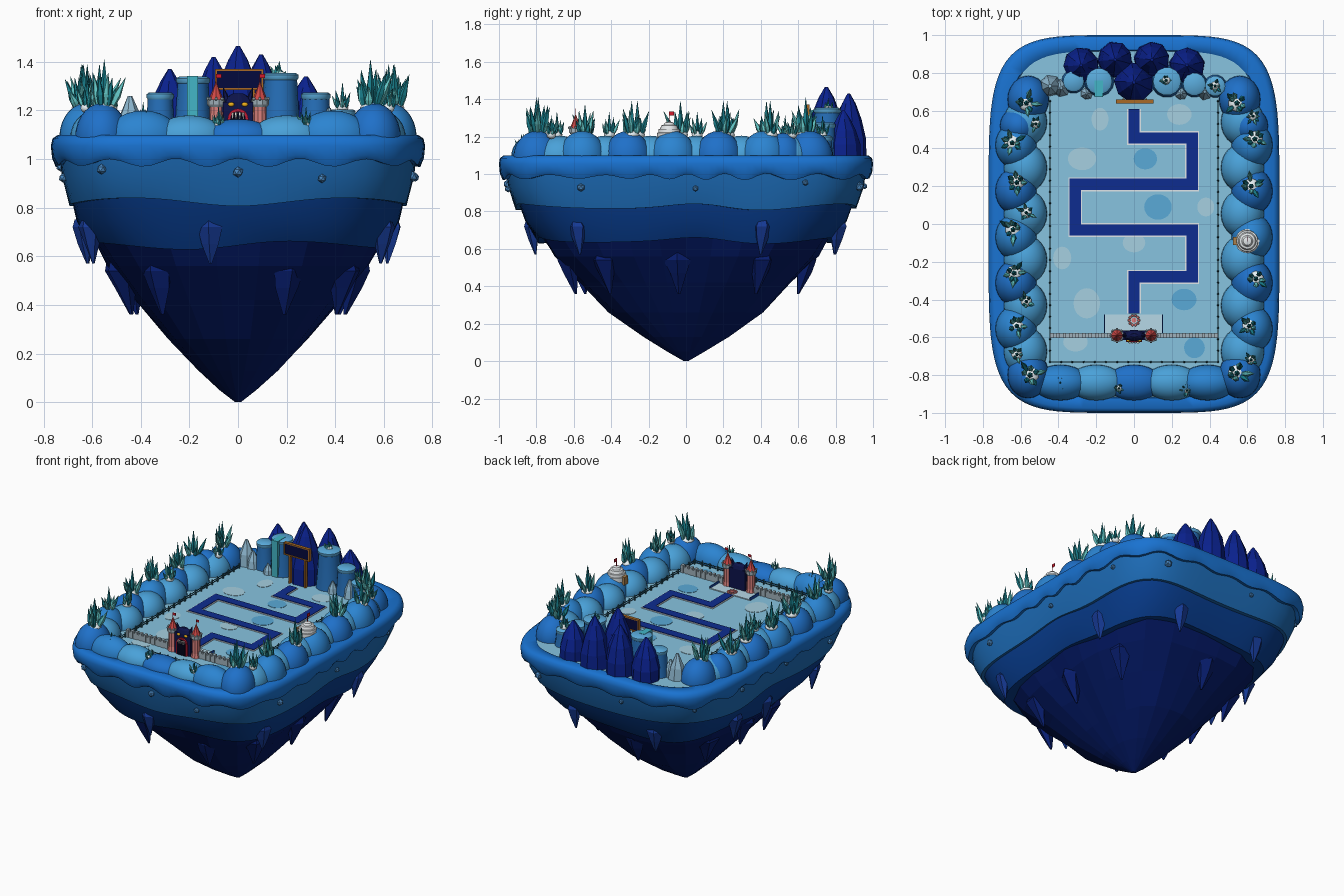
import bpy, bmesh, math, random
from math import sin, cos, pi, radians
from mathutils import Matrix, Vector

if "Cube" in bpy.data.objects:
    bpy.data.objects.remove(bpy.data.objects["Cube"])
random.seed(4)
FLOOR = 1.09
MATS = {}

def material(hexcol):
    if hexcol not in MATS:
        m = bpy.data.materials.new("col_" + hexcol)
        lin = [(int(hexcol[i:i + 2], 16) / 255) ** 2.2 for i in (0, 2, 4)]
        m.diffuse_color = (*lin, 1)
        m.use_nodes = True
        m.node_tree.nodes["Principled BSDF"].inputs["Base Color"].default_value = m.diffuse_color
        MATS[hexcol] = m
    return MATS[hexcol]

def place(x, y, z, tilt=0, turn=0):
    return Matrix.Translation((x, y, z)) @ Matrix.Rotation(turn, 4, 'Z') @ Matrix.Rotation(tilt, 4, 'Y')

def edge(t, a, b, n):
    r = (abs(cos(t) / a) ** n + abs(sin(t) / b) ** n) ** (-1 / n)
    return r * cos(t), r * sin(t)

class Part:
    """Collects pieces of one colour into one named object."""
    def __init__(self, name, col, smooth=0):
        self.name, self.col, self.smooth, self.bm = name, col, smooth, bmesh.new()

    def skin(self, rings, cap=True):
        rows = [[self.bm.verts.new(p) for p in ring] for ring in rings]
        for r0, r1 in zip(rows, rows[1:]):
            for i in range(len(r0)):
                j = (i + 1) % len(r0)
                self.bm.faces.new((r0[i], r0[j], r1[j], r1[i]))
        if cap:
            self.bm.faces.new(rows[0])
            self.bm.faces.new(rows[-1])

    def loft(self, rings, segs, wave=0, jit=0, cap=True):
        """rings: half width, half length, height, exponent, wave amplitude"""
        out = []
        for a, b, z, n, amp in rings:
            ring = []
            for i in range(segs):
                t = 2 * pi * i / segs
                x, y = edge(t, a, b, n)
                k = 1 + random.uniform(-jit, jit)
                ring.append((x * k, y * k, z + amp * (cos(wave * t) + .3 * sin((wave + 3) * t))))
            out.append(ring)
        self.skin(out, cap)

    def lathe(self, mat, profile, segs, sx=1, sy=1, jit=0, lean=0):
        self.skin([[mat @ Vector((sx * r * cos(2 * pi * i / segs) * (1 + random.uniform(-jit, jit)) + lean * z,
                                  sy * r * sin(2 * pi * i / segs) * (1 + random.uniform(-jit, jit)), z))
                    for i in range(segs)] for r, z in profile])

    def box(self, x0, x1, y0, y1, z0, z1):
        m = Matrix.Translation(((x0 + x1) / 2, (y0 + y1) / 2, (z0 + z1) / 2)) @ Matrix.Diagonal((x1 - x0, y1 - y0, z1 - z0, 1))
        bmesh.ops.create_cube(self.bm, size=1, matrix=m)

    def ball(self, x, y, z, rx, ry, rz, u=24, v=14):
        bmesh.ops.create_uvsphere(self.bm, u_segments=u, v_segments=v, radius=1,
                                  matrix=Matrix.Translation((x, y, z)) @ Matrix.Diagonal((rx, ry, rz, 1)))

    def done(self):
        bmesh.ops.recalc_face_normals(self.bm, faces=self.bm.faces)
        me = bpy.data.meshes.new(self.name)
        self.bm.to_mesh(me)
        ob = bpy.data.objects.new(self.name, me)
        bpy.context.collection.objects.link(ob)
        me.materials.append(material(self.col))
        if self.smooth:
            bpy.ops.object.select_all(action='DESELECT')
            ob.select_set(True)
            bpy.context.view_layer.objects.active = ob
            bpy.ops.object.shade_smooth_by_angle(angle=radians(self.smooth))

# island layers: rim, two wavy bands, faceted rock, floor
p = Part("rim", "1f72d0", 50)
p.loft([(.67, .90, 1.07, 5, 0), (.685, .92, 1.097, 5, 0), (.74, .975, 1.1, 5, 0), (.763, .995, 1.085, 5, 0), (.77, 1, 1.055, 5, 0),
        (.765, .995, 1.01, 5, .006), (.75, .98, .985, 5, .014), (.72, .95, .99, 5, .014)], 160, 24, cap=False); p.done()
p = Part("upper_band", "226bb5", 50)
p.loft([(.735, .965, 1.03, 5, 0), (.725, .95, .93, 5, 0), (.695, .91, .825, 4.8, .014), (.66, .87, .825, 4.8, .014)], 120, 6); p.done()
p = Part("lower_band", "103f8e", 50)
p.loft([(.69, .90, .86, 4.8, 0), (.665, .86, .75, 4.4, 0), (.61, .79, .645, 4, .014), (.56, .73, .65, 4, .014)], 120, 5); p.done()
p = Part("rock_underside", "0b1f66")
p.loft([(.595, .77, .68, 4, 0), (.53, .70, .56, 3.4, 0), (.42, .565, .42, 3, 0), (.285, .41, .26, 2.6, 0),
        (.165, .23, .13, 2.3, 0), (.075, .10, .05, 2, 0), (.012, .012, 0, 2, 0)], 26, jit=.02); p.done()
p = Part("ice_floor", "86c2df")
p.loft([(.69, .925, 1.04, 5, 0), (.69, .925, FLOOR, 5, 0)], 120); p.done()

# hanging shards and small stones on the flanks
p = Part("hanging_shards", "1c3c94")
wedge = [(.006, -.17), (.035, -.09), (.055, -.02), (.035, .012)]
for d in (-98, -44, 33, 70, 112, 150, -138, 178):
    t = radians(d)
    x, y = edge(t, .64, .825, 4.2)
    p.lathe(place(x, y, .74, 0, t), wedge, 5, sx=.8, jit=.12, lean=.12)
p.done()
p = Part("lower_shards", "10236f")
for d in (-120, -72, -45, -5, 42, 95, 138, -152, 176):
    t = radians(d)
    x, y = edge(t, .49, .65, 3.2)
    p.lathe(place(x, y, .56, 0, t), [(.008, -.2), (.05, -.09), (.075, -.02), (.04, .04)], 5, sx=.8, jit=.15, lean=.25)
p.done()
p = Part("flank_stones", "4a86c0")
for d in (-122, -90, -70, -38, 4, 42, 62, 100, 128, 150, 185, 218):
    x, y = edge(radians(d), .73, .955, 5)
    bmesh.ops.create_icosphere(p.bm, subdivisions=1, radius=random.uniform(.015, .027),
                               matrix=place(x, y, random.uniform(.91, .97)))
p.done()

# snowy hills around three sides
hills = [Part("outer_hills", "2470c8", 60), Part("mid_hills", "2f83d0", 60), Part("inner_hills", "4ba0d8", 60)]
for s in (-1, 1):
    for k in range(7):
        y = .66 - .243 * k
        x = .56 if k in (0, 6) else .625
        hills[k % 2].ball(s * x, y, FLOOR, .11, .125, .14)
        if k < 6:
            hills[2].ball(s * .575, y - .12, FLOOR, .115, .13, .115)
    hills[0].ball(s * .61, .52, FLOOR, .1, .1, .13)
for i, x in enumerate((-.39, -.2, 0, .2, .39)):
    hills[(1, 2, 0, 2, 1)[i]].ball(x, -.84, FLOOR, .15, .095, (.11, .09, .075, .09, .11)[i])
for h in hills: h.done()

# crystal clusters with snow pads
teal, deep, snow = Part("crystals_light", "62c4c4"), Part("crystals_deep", "1f7f8c"), Part("snow_pads", "e6f1f5", 60)
spots = [(-.57, .64, 1), (-.645, .43, 1), (-.52, .53, .6), (-.62, .22, 1), (-.57, .06, .7), (-.64, -.03, 1), (-.635, -.26, 1),
         (-.57, -.41, .7), (-.62, -.54, .9), (-.62, -.69, .7), (-.55, -.8, 1.1), (.545, .64, 1.1), (.63, .57, .6), (.64, .45, 1),
         (.62, .2, 1), (.645, -.29, 1), (.61, -.54, .9), (.62, -.72, .6), (.545, -.79, 1.1), (-.39, -.84, .55), (-.08, -.87, .45),
         (.28, -.88, .45), (.43, .73, .6), (.17, .76, .6)]
for x, y, s in spots:
    z = 1.345 if (x, y) == (.17, .76) else 1.21 if abs(x) > .42 else 1.14
    snow.ball(x, y, z, .042 * s, .042 * s, .022, 10, 6)
    for k in range(9):
        turn = k * 2.4 + random.random()
        tilt = 0 if k == 0 else random.uniform(.1, .5)
        h = s * (.19 if k == 0 else random.uniform(.08, .16))
        if z > 1.3: h *= .6
        part = teal if k % 2 else deep
        off = .022 * s * (k > 0)
        part.lathe(place(x + off * cos(turn), y + off * sin(turn), z - .01, tilt, turn),
                   [(.007 * s, 0), (.015 * s, h * .45), (.0006, h)], 5)
for q in (teal, deep, snow): q.done()

# back mountains, mesas and pale rocks
p = Part("dark_peaks", "12268c")
for x, y, r, top in ((0, .75, .105, 1.465), (-.1, .87, .095, 1.42), (.095, .87, .095, 1.43), (-.28, .84, .095, 1.37), (.28, .84, .095, 1.34)):
    h = top - FLOOR
    p.lathe(place(x, y, FLOOR - .02, 0, random.random()), [(r, 0), (r * .97, h * .35), (r * .75, h * .65), (r * .4, h * .9), (r * .08, h + .02)], 9, jit=.05)
p.done()
p, q = Part("mesas", "2a6fb8", 40), Part("mesa_caps", "5aa9da", 40)
for x, y, r, top in ((-.185, .755, .075, 1.335), (.175, .755, .08, 1.35), (-.32, .755, .06, 1.27), (.32, .74, .065, 1.27), (.43, .73, .058, 1.2)):
    h = top - FLOOR
    p.lathe(place(x, y, FLOOR - .01), [(r * 1.08, 0), (r * .95, h * .4), (r * .85, h - .01)], 14)
    q.lathe(place(x, y, top - .025), [(r * .85, 0), (r * .93, .008), (r * .93, .022), (r * .75, .03)], 14)
p.done(); q.done()
p = Part("pale_rocks", "8fb9d2")
for x, y, r, h in ((-.445, .73, .062, .18), (.375, .70, .045, .13), (-.385, .72, .05, .12), (.25, .69, .035, .09), (-.25, .69, .035, .08)):
    p.lathe(place(x, y, FLOOR - .01), [(r, 0), (r * .75, h * .5), (r * .15, h)], 7, jit=.08)
p.done()
p = Part("waterfall", "45b5c6")
p.box(-.21, -.165, .672, .70, FLOOR, 1.325); p.box(-.21, -.165, .672, .76, 1.325, 1.342); p.done()

# hanging sign on the main peak
p = Part("sign_board", "0c1240"); p.box(-.088, .098, .642, .656, 1.29, 1.365); p.done()
p = Part("sign_frame", "a8692a")
for z in (1.285, 1.363): p.box(-.094, .104, .638, .66, z, z + .008)
for x in (-.094, .096): p.box(x, x + .008, .638, .66, 1.285, 1.371)
p.box(-.06, -.05, .645, .665, FLOOR, 1.29); p.box(.06, .07, .645, .665, FLOOR, 1.29); p.done()

# winding path with pale border, floor spots
pts = [(0, .61), (0, .455), (.308, .455), (.308, .21), (-.311, .21), (-.311, -.032), (.308, -.032), (.308, -.28), (0, -.28), (0, -.475)]
for name, col, w, top in (("path_border", "dfe6ea", .037, .004), ("path", "15308f", .03, .008)):
    p = Part(name, col)
    for i, ((x0, y0), (x1, y1)) in enumerate(zip(pts, pts[1:])):
        vert = x0 == x1
        e0, e1 = (0 if i == 0 else w), (0 if i == len(pts) - 2 else w)
        if vert: p.box(x0 - w, x0 + w, y1 - e1, y0 + e0, FLOOR - .01, FLOOR + top)
        else: p.box(min(x0, x1) - w, max(x0, x1) + w, y0 - w, y0 + w, FLOOR - .01, FLOOR + top)
    p.done()
pale = [(-.18, .555, .045, .06), (.24, .58, .065, .055), (-.275, .345, .075, .06), (.38, .09, .045, .05), (-.38, -.18, .048, .06),
        (-.25, -.42, .07, .08), (-.31, -.625, .065, .05), (0, -.1, .06, .05)]
blue = [(.06, .345, .062, .056), (.127, .09, .073, .067), (.265, -.4, .066, .057), (.32, -.655, .055, .055)]
for name, col, lst in (("frost_patches", "a5cfe0", pale), ("ice_patches", "5aa8d6", blue)):
    p = Part(name, col)
    for x, y, rx, ry in lst: p.lathe(place(x, y, FLOOR - .005), [(1, 0), (1, .007)], 24, rx, ry)
    p.done()

# perimeter fence
p = Part("fence", "2b5866")
for i in range(24):
    for s in (-1, 1): p.lathe(place(s * .445, -.73 + .06 * i, FLOOR), [(.006, 0), (.006, .028), (.001, .038)], 6)
for i in range(1, 15): p.lathe(place(-.445 + .0593 * i, -.73, FLOOR), [(.006, 0), (.006, .028), (.001, .038)], 6)
for z in (1.1, 1.112):
    for s in (-1, 1): p.box(s * .445 - .002, s * .445 + .002, -.73, .65, z, z + .004)
    p.box(-.445, .445, -.732, -.728, z, z + .004)
p.done()

# castle wall, towers and monster-mouth gate
p = Part("castle_wall", "9fb0ba")
for s in (-1, 1):
    p.box(min(s * .1, s * .445), max(s * .1, s * .445), -.6, -.58, FLOOR, 1.128)
    for i in range(10): p.box(s * (.13 + .034 * i) - .009, s * (.13 + .034 * i) + .009, -.603, -.577, FLOOR, 1.142)
    p.lathe(place(s * .09, -.59, 1.215), [(.03, 0), (.037, .01), (.037, .03)], 10)
    for k in range(8): p.ball(s * .09 + .034 * cos(k * pi / 4), -.59 + .034 * sin(k * pi / 4), 1.248, .007, .007, .008, 6, 4)
p.done()
p, q, f = Part("castle_towers", "d9807c"), Part("tower_roofs", "cf4a48"), Part("tower_flags", "d02030")
for s in (-1, 1):
    p.lathe(place(s * .09, -.59, FLOOR), [(.034, 0), (.028, .03), (.027, .13)], 10)
    q.lathe(place(s * .09, -.59, 1.245), [(.031, 0), (.016, .035), (.001, .075)], 8)
    f.box(s * .09 - .0015, s * .09 + .0015, -.5915, -.5885, 1.31, 1.35); f.box(s * .09, s * .09 + .022, -.591, -.589, 1.333, 1.35)
for o in (p, q, f): o.done()
p = Part("gate_block", "141a4c")
p.box(-.062, .062, -.615, -.565, FLOOR, 1.235)
p.lathe(place(0, -.59, 1.235), [(.06, 0), (.045, .022), (.02, .035)], 10, sy=.5)
for s in (-1, 1): p.lathe(place(s * .045, -.59, 1.235, s * .25), [(.014, 0), (.01, .03), (.001, .06)], 6)
p.done()
arch = Matrix.Translation((0, -.612, 1.165)) @ Matrix.Rotation(pi / 2, 4, 'X')
for name, col, r, d in (("gate_arch", "c02038", .043, .012), ("gate_mouth", "08081c", .032, .016)):
    p = Part(name, col); p.lathe(arch, [(r, -.01), (r, d)], 16)
    p.box(-r, r, -.612 - d, -.602, FLOOR, 1.165); p.done()
p, q = Part("gate_eyes", "f0b020", 60), Part("gate_fangs", "f2f2ea")
for s in (-1, 1): p.ball(s * .028, -.616, 1.225, .013, .008, .009, 12, 8)
for x in (-.022, -.008, .008, .022): q.lathe(place(x, -.628, 1.17), [(.001, -.005), (.006, .022)], 5)
p.done(); q.done()

# courtyard in front of the gate with ring emblem
p = Part("courtyard", "b5d8e6"); p.box(-.157, .153, -.578, -.48, FLOOR - .01, FLOOR + .006); p.done()
p = Part("courtyard_rails", "1c4bb0")
for x in (-.157, .15): p.box(x - .003, x + .003, -.578, -.48, FLOOR, FLOOR + .02)
p.done()
p = Part("ring_emblem", "e07a78")
for k in range(10): p.ball(.026 * cos(k * pi / 5), -.51 + .026 * sin(k * pi / 5), FLOOR + .008, .008, .008, .006, 8, 5)
p.lathe(place(0, -.51, FLOOR), [(.013, 0), (.013, .012)], 12); p.done()

# igloo on the right-hand ridge
p = Part("igloo", "e3e8ea", 30)
p.lathe(place(.6, -.09, 1.19), [(.064, 0), (.064, .03), (.058, .032), (.056, .05), (.048, .052), (.042, .07), (.03, .073), (.022, .086), (.005, .09)], 20)
p.done()
p = Part("igloo_door", "a9804e"); p.box(.525, .56, -.11, -.07, 1.17, 1.225); p.done()
p = Part("igloo_flag", "d02030"); p.box(.5985, .6015, -.0915, -.0885, 1.27, 1.335); p.box(.599, .601, -.09, -.065, 1.312, 1.335); p.done()
